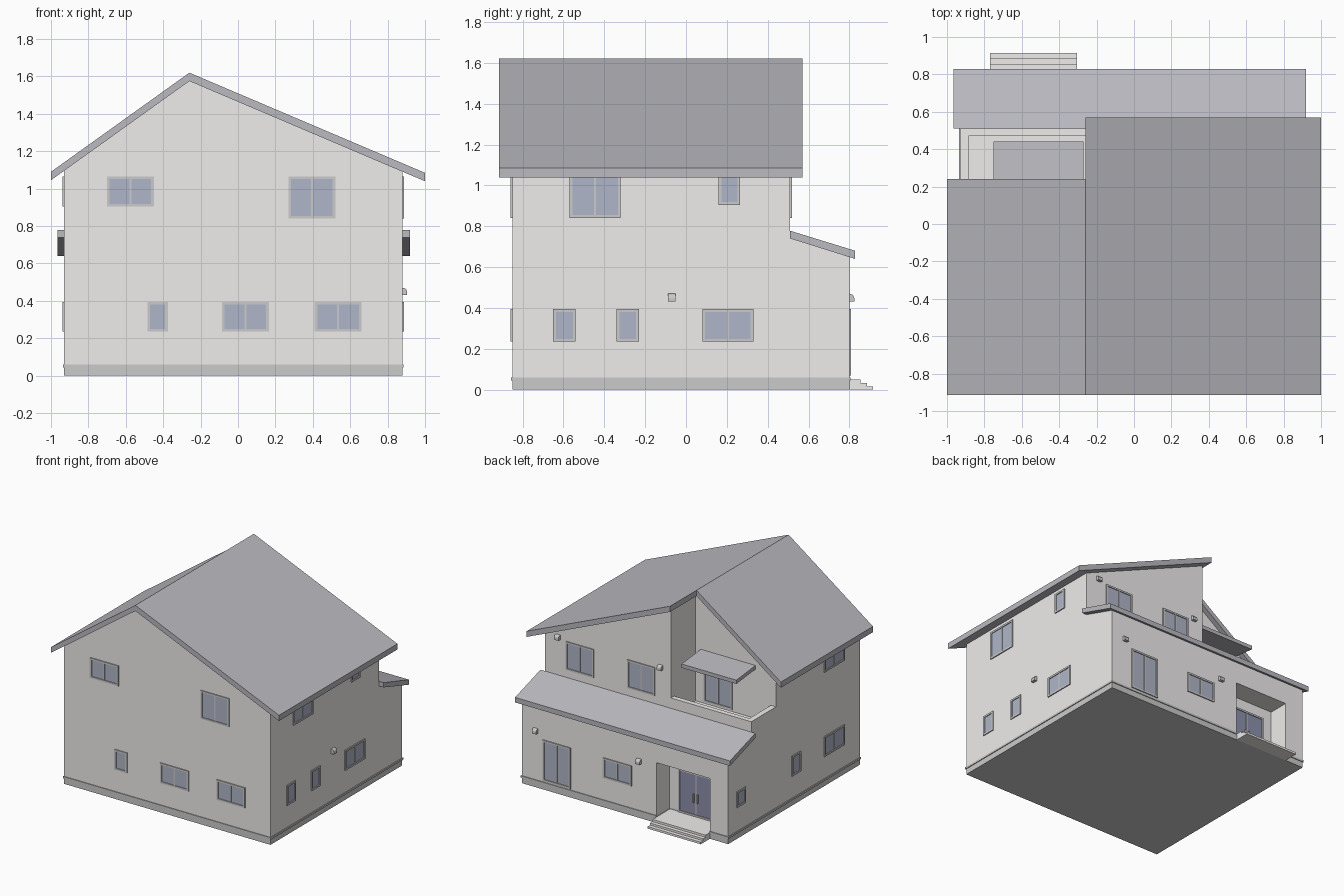
import bpy, bmesh, math
from mathutils import Matrix, Vector

if "Cube" in bpy.data.objects:
    bpy.data.objects.remove(bpy.data.objects["Cube"])


def mat(name, c):
    m = bpy.data.materials.new(name)
    m.diffuse_color = (*c, 1)
    m.use_nodes = True
    m.node_tree.nodes["Principled BSDF"].inputs["Base Color"].default_value = m.diffuse_color
    return m


WALL = mat("plaster", (0.87, 0.85, 0.84))
ROOF = mat("slate", (0.49, 0.49, 0.53))
BASE = mat("concrete", (0.57, 0.58, 0.57))
FRAME = mat("frame_grey", (0.68, 0.69, 0.69))
GLASS = mat("glass_blue", (0.43, 0.47, 0.58))
DOOR = mat("door_navy", (0.27, 0.28, 0.42))


def finish(bm, name, m):
    bmesh.ops.recalc_face_normals(bm, faces=bm.faces)
    me = bpy.data.meshes.new(name)
    bm.to_mesh(me)
    bm.free()
    o = bpy.data.objects.new(name, me)
    bpy.context.collection.objects.link(o)
    if m:
        me.materials.append(m)
    return o


def add_box(bm, lo, hi, M=Matrix()):
    lo, hi = Vector(lo), Vector(hi)
    T = M @ Matrix.Translation((lo + hi) / 2) @ Matrix.Diagonal((*(hi - lo), 1))
    bmesh.ops.create_cube(bm, size=1, matrix=T)


def boxes(name, m, parts, M=Matrix()):
    bm = bmesh.new()
    for lo, hi in parts:
        add_box(bm, lo, hi, M)
    return finish(bm, name, m)


def prism(name, m, pts, axis, a, b, M=Matrix()):
    # extrude a 2D profile along x (points are y,z) or along y (points are x,z)
    place = (lambda p, t: (t, p[0], p[1])) if axis == "x" else (lambda p, t: (p[0], t, p[1]))
    bm = bmesh.new()
    f = bm.faces.new([bm.verts.new(M @ Vector(place(p, a))) for p in pts])
    ext = bmesh.ops.extrude_face_region(bm, geom=[f])["geom"]
    d = M.to_3x3() @ (Vector(place((0, 0), b)) - Vector(place((0, 0), a)))
    bmesh.ops.translate(bm, vec=d, verts=[v for v in ext if isinstance(v, bmesh.types.BMVert)])
    return finish(bm, name, m)


X0, X1, Y0, Y1, YU = -0.93, 0.88, -0.85, 0.80, 0.51   # wall planes
XR, XW, YB = -0.26, -0.225, 0.20                      # ridge, balcony side wall, balcony back wall


def under(x):
    # underside of main roof
    return 1.575 - (0.716 * (XR - x) if x < XR else 0.425 * (x - XR))


# foundation, ledge and ground floor, with entrance recess cut out
boxes("foundation", BASE, [((X0, Y0, 0), (X1, Y1, 0.045))])
ledge = boxes("foundation_ledge", FRAME, [((X0 - .006, Y0 - .006, .045), (X1 + .006, Y1 + .006, .06))])
lower = prism("ground_floor_walls", WALL,
              [(Y0, .05), (Y1, .05), (Y1, .655), (YU, .745), (YU, .72), (Y0, .72)], "x", X0, X1)
cutter = boxes("entrance_cutter", None, [((-.77, .635, .04), (-.30, .95, .478))])
cutter.hide_render = True
cutter.hide_viewport = True
for o in (ledge, lower):
    b = o.modifiers.new("recess", "BOOLEAN")
    b.object, b.operation, b.solver = cutter, "DIFFERENCE", "EXACT"

# upper floor gable blocks
prism("upper_walls_left", WALL, [(X0, .72), (XW, .72), (XW, under(XW)), (XR, under(XR)), (X0, under(X0))],
      "y", Y0, YB)
prism("upper_walls_right", WALL, [(XW, .72), (X1, .72), (X1, under(X1)), (XW, under(XW))], "y", Y0, YU)

# balcony parapet
boxes("balcony_parapet", WALL, [((X0, YB, .70), (X0 + .045, YU, .86)),
                                ((X0 + .045, YU - .04, .70), (XW, YU, .86))])

# main roof slopes, lower roof and awning
T = 0.045
prism("main_roof_left", ROOF, [(-1, under(-1)), (XR, 1.575), (XR, 1.575 + T), (-1, under(-1) + T)],
      "y", -.915, .24)
prism("main_roof_right", ROOF, [(XR, 1.575), (1, under(1)), (1, under(1) + T), (XR, 1.575 + T)],
      "y", -.915, .57)
prism("lower_roof", ROOF, [(YU, .74), (.828, .64), (.828, .68), (YU, .778)], "x", -.965, .92)
prism("balcony_awning", ROOF, [(YB, 1.11), (.44, 1.085), (.44, 1.115), (YB, 1.14)], "x", -.75, -.27)

# entrance floor with steps
boxes("entrance_steps", WALL, [((-.77, .635, .03), (-.305, .855, .05)),
                               ((-.77, .78, .0165), (-.305, .885, .033)),
                               ((-.77, .78, 0), (-.305, .915, .0165))])

# wall frames: local x runs along wall, local -y points outwards
SIDES = {
    "front": Matrix.Translation((0, Y0, 0)),
    "back": Matrix.Translation((0, Y1, 0)) @ Matrix.Diagonal((1, -1, 1, 1)),
    "back_upper": Matrix.Translation((0, YU, 0)) @ Matrix.Diagonal((1, -1, 1, 1)),
    "balcony": Matrix.Translation((0, YB, 0)) @ Matrix.Diagonal((1, -1, 1, 1)),
    "entrance": Matrix.Translation((0, .635, 0)) @ Matrix.Diagonal((1, -1, 1, 1)),
    "right": Matrix.Translation((X1, 0, 0)) @ Matrix.Rotation(math.pi / 2, 4, "Z"),
    "left": Matrix.Translation((X0, 0, 0)) @ Matrix.Rotation(math.pi / 2, 4, "Z") @ Matrix.Diagonal((1, -1, 1, 1)),
}


def window(side, a, b, z0, z1, name="window", pane=GLASS):
    M, w, d = SIDES[side], .014, -.008
    bars = [((a, d, z0), (b, .004, z0 + w)), ((a, d, z1 - w), (b, .004, z1)),
            ((a, d, z0 + w), (a + w, .004, z1 - w)), ((b - w, d, z0 + w), (b, .004, z1 - w))]
    if b - a > .15:
        c = (a + b) / 2
        bars.append(((c - .005, d + .002, z0 + w), (c + .005, .004, z1 - w)))
    boxes(f"{side}_{name}_frame", FRAME, bars, M)
    boxes(f"{side}_{name}_pane", pane, [((a + w, -.002, z0 + w), (b - w, .004, z1 - w))], M)


LO, HI = (.235, .395), (.905, 1.065)
TALL = (.84, 1.065)
for side, a, b, z in [
    ("front", -.70, -.45, HI), ("front", .27, .52, TALL), ("front", -.485, -.375, LO),
    ("front", -.085, .165, LO), ("front", .41, .66, LO),
    ("right", -.65, -.54, LO), ("right", -.34, -.23, LO), ("right", .08, .33, LO),
    ("right", -.57, -.32, TALL), ("right", .16, .265, HI),
    ("left", .585, .695, (.25, .375)), ("left", -.105, .005, LO), ("left", -.655, -.40, LO),
    ("left", -.655, -.40, HI),
    ("back", .45, .695, (.07, .395)), ("back", -.085, .165, LO),
    ("back_upper", .45, .695, TALL), ("back_upper", -.085, .155, TALL),
    ("balcony", -.55, -.30, (.735, 1.065)),
]:
    window(side, a, b, *z)

# double entrance door with handles
window("entrance", -.69, -.38, .05, .395, "door", DOOR)
boxes("door_handles", FRAME, [((c - .004, -.018, .16), (c + .004, -.002, .23)) for c in (-.552, -.518)],
      SIDES["entrance"])

# wall lamps with rounded hoods
hood = [(.002, .432), (-.024, .432)] + [(-.024 * math.cos(t), .446 + .024 * math.sin(t))
        for t in (i * math.pi / 12 for i in range(7))] + [(.002, .47)]
for side, u, dz in [("back", .757, 0), ("back", -.15, 0), ("back_upper", .765, .63),
                    ("back_upper", -.135, .63), ("right", -.07, 0)]:
    prism(f"{side}_lamp", FRAME, hood, "x", u - .019, u + .019, SIDES[side] @ Matrix.Translation((0, 0, dz)))
